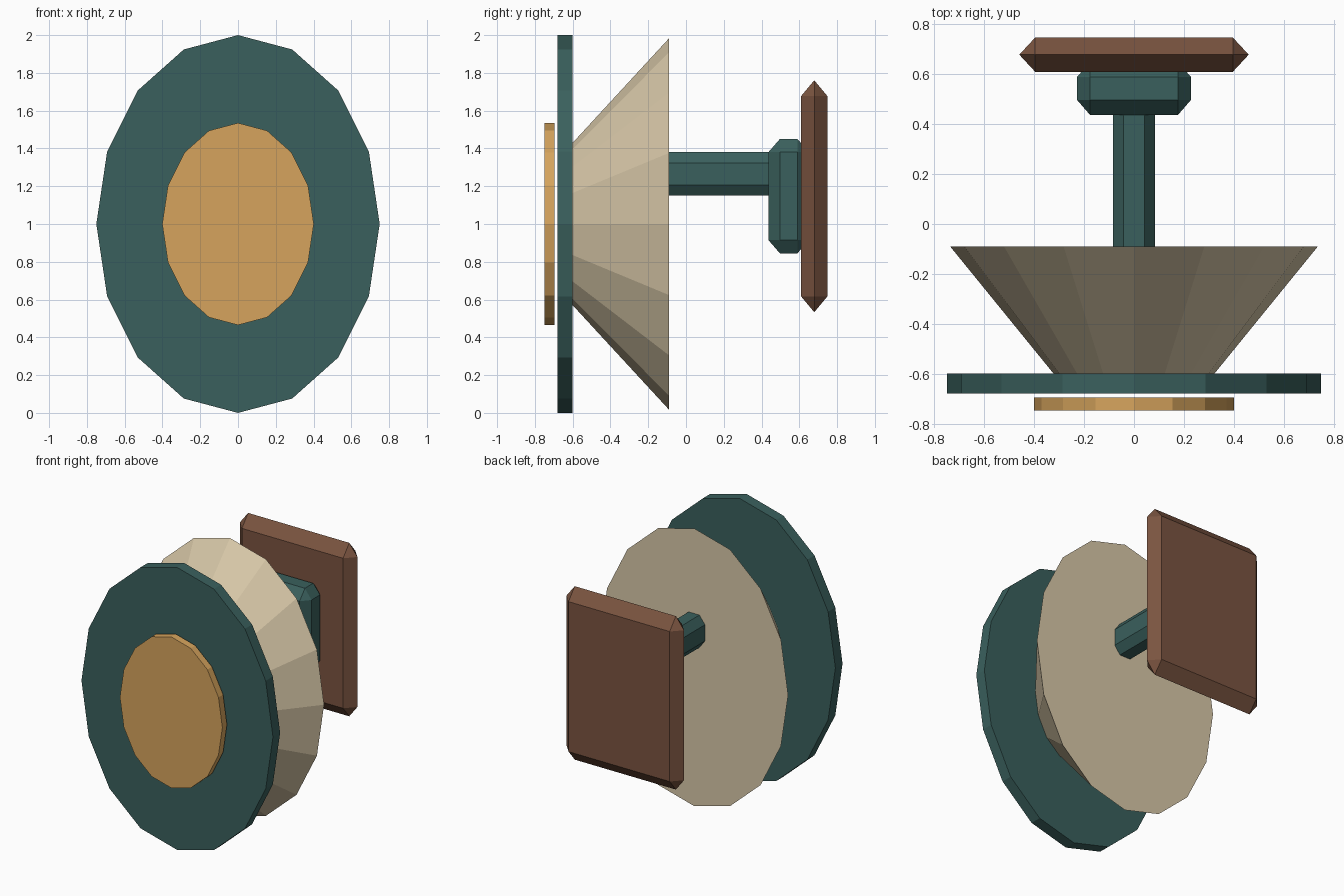
import bpy, bmesh, math
from mathutils import Matrix, Vector

if "Cube" in bpy.data.objects:
    bpy.data.objects.remove(bpy.data.objects["Cube"])

SQUASH = 0.75  # every round part is narrower in x than in z


def material(name, hex_code):
    def lin(c):
        c /= 255
        return c / 12.92 if c <= 0.04045 else ((c + 0.055) / 1.055) ** 2.4
    m = bpy.data.materials.new(name)
    m.diffuse_color = (*[lin(int(hex_code[i:i + 2], 16)) for i in (0, 2, 4)], 1)
    m.use_nodes = True
    m.node_tree.nodes["Principled BSDF"].inputs["Base Color"].default_value = m.diffuse_color
    return m


teal = material("dark teal", "3A605D")
gold = material("golden orange", "D6A45D")
cream = material("warm cream", "D8C8A8")
brown = material("reddish brown", "7A5440")


def finish(name, bm, mat):
    bmesh.ops.recalc_face_normals(bm, faces=bm.faces[:])
    me = bpy.data.meshes.new(name)
    bm.to_mesh(me)
    bm.free()
    me.materials.append(mat)
    ob = bpy.data.objects.new(name, me)
    bpy.context.collection.objects.link(ob)
    return ob


def oval(name, mat, y_front, y_back, r_front, r_back):
    """16-sided oval frustum along y, radii measured in z."""
    bm = bmesh.new()
    place = (Matrix.Translation((0, (y_front + y_back) / 2, 1))
             @ Matrix.Diagonal((SQUASH, 1, 1, 1))
             @ Matrix.Rotation(math.radians(90), 4, 'X'))
    bmesh.ops.create_cone(bm, cap_ends=True, segments=16, radius1=r_back,
                          radius2=r_front, depth=y_back - y_front, matrix=place)
    return finish(name, bm, mat)


def chamfered_box(name, mat, lo, hi, cut, along_y_only=False):
    """Box whose edges are chamfered by a different amount on each axis."""
    lo, hi, cut = Vector(lo), Vector(hi), Vector(cut)
    bm = bmesh.new()
    bmesh.ops.create_cube(bm, size=1)
    # work in chamfer units, so a chamfer of 1 becomes "cut" after scaling
    bmesh.ops.scale(bm, verts=bm.verts[:],
                    vec=[(h - l) / c for h, l, c in zip(hi, lo, cut)])
    edges = [e for e in bm.edges if not along_y_only
             or abs(e.verts[0].co.y - e.verts[1].co.y) > 1e-4]
    bmesh.ops.bevel(bm, geom=edges, offset=1, offset_type='OFFSET', segments=1,
                    profile=0.5, affect='EDGES')
    bmesh.ops.scale(bm, verts=bm.verts[:], vec=cut)
    bmesh.ops.translate(bm, verts=bm.verts[:], vec=(lo + hi) / 2)
    bmesh.ops.remove_doubles(bm, verts=bm.verts[:], dist=0.001)
    return finish(name, bm, mat)


# Round front: centre disc, rim disc and flared body
oval("centre_disc", gold, -0.748, -0.696, 0.535, 0.535)
oval("rim_disc", teal, -0.68, -0.60, 1.0, 1.0)
oval("flared_body", cream, -0.60, -0.09, 0.43, 0.983)

# Octagonal arm joining the body to the mount
chamfered_box("arm", teal, (-0.085, -0.09, 1.15), (0.085, 0.437, 1.38),
              (0.0425, 0.05, 0.0575), along_y_only=True)

# Mounting block and wall plate
chamfered_box("mount_block", teal, (-0.228, 0.437, 0.845), (0.228, 0.65, 1.45),
              (0.052, 0.06, 0.069))
chamfered_box("wall_plate", brown, (-0.46, 0.61, 0.533), (0.46, 0.748, 1.761),
              (0.064, 0.069, 0.083))
